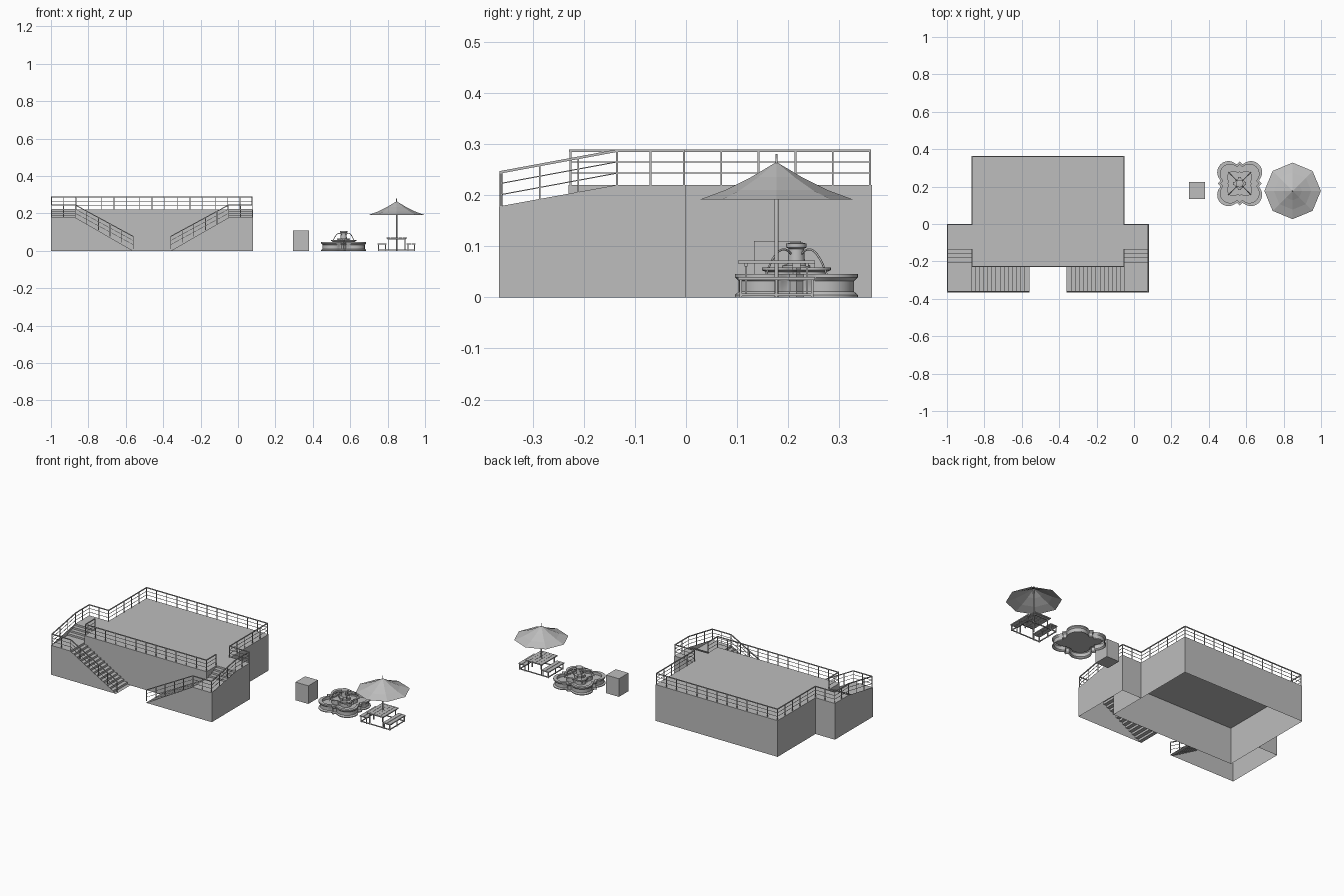
import bpy, bmesh, math
from mathutils import Vector, Matrix

if "Cube" in bpy.data.objects:
    bpy.data.objects.remove(bpy.data.objects["Cube"], do_unlink=True)

grey = bpy.data.materials.new("plain_grey")
grey.use_nodes = True
COL = (0.51, 0.51, 0.51, 1)
grey.diffuse_color = COL
grey.node_tree.nodes["Principled BSDF"].inputs["Base Color"].default_value = COL


def finish(name, bm, loc=(0, 0, 0), smooth=False):
    bmesh.ops.recalc_face_normals(bm, faces=bm.faces)
    me = bpy.data.meshes.new(name)
    bm.to_mesh(me)
    bm.free()
    me.materials.append(grey)
    ob = bpy.data.objects.new(name, me)
    ob.location = loc
    bpy.context.collection.objects.link(ob)
    if smooth:
        bpy.ops.object.select_all(action='DESELECT')
        ob.select_set(True)
        bpy.context.view_layer.objects.active = ob
        bpy.ops.object.shade_smooth_by_angle(angle=math.radians(35))
    return ob


def box(bm, lo, hi):
    lo, hi = Vector(lo), Vector(hi)
    m = Matrix.Translation((lo + hi) / 2) @ Matrix.Diagonal((*(hi - lo), 1))
    return bmesh.ops.create_cube(bm, size=1, matrix=m)["verts"]


def beam(bm, a, b, w):
    a, b = Vector(a), Vector(b)
    d = b - a
    up = Vector((0, 0, 1)) if abs(d.normalized().z) < 0.9 else Vector((0, 1, 0))
    x = d.normalized()
    y = up.cross(x).normalized()
    rot = Matrix((x, y, x.cross(y))).transposed().to_4x4()
    m = Matrix.Translation((a + b) / 2) @ rot @ Matrix.Diagonal((d.length, w, w, 1))
    bmesh.ops.create_cube(bm, size=1, matrix=m)


def poly(bm, pts):
    bm.faces.new([bm.verts.new(p) for p in pts])


def loft(bm, rings, cap=True):
    loops = [[bm.verts.new(p) for p in r] for r in rings]
    n = len(loops[0])
    for a, b in zip(loops, loops[1:]):
        for i in range(n):
            j = (i + 1) % n
            bm.faces.new((a[i], a[j], b[j], b[i]))
    if cap:
        bm.faces.new(loops[-1])


def circle(r, z, n, cx=0, cy=0):
    return [(cx + r * math.cos(math.tau * i / n), cy + r * math.sin(math.tau * i / n), z)
            for i in range(n)]


# Terrace dimensions, measured from its own centre line
CX, OUT, IN, FOOT = -0.46, 0.54, 0.41, 0.1
TOP, LAND, FRONT, EDGE, BACK, STEP = 0.22, 0.178, -0.366, -0.23, 0.364, -0.135

# Main deck: a box open underneath
bm = bmesh.new()
v = box(bm, (-IN, EDGE, 0), (IN, BACK, TOP))
bm.faces.ensure_lookup_table()
bmesh.ops.delete(bm, geom=[min(bm.faces, key=lambda f: f.calc_center_median().z)], context='FACES_ONLY')
finish("deck", bm, (CX, 0, 0))


def stepped(start, end, z0, z1, count):
    """Tread and riser outline as (distance, height) pairs."""
    pts = [(start, z0)]
    for i in range(count):
        z = z0 + (z1 - z0) * (i + 1) / count
        pts += [(start + (end - start) * i / count, z),
                (start + (end - start) * (i + 1) / count, z)]
    return pts


for s, side in ((1, "left"), (-1, "right")):
    # Wing walls
    bm = bmesh.new()
    X = s * OUT
    poly(bm, [(X, 0, 0), (X, 0, TOP), (X, STEP, TOP), (X, FRONT, LAND), (X, FRONT, 0)])
    poly(bm, [(X, 0, 0), (X, 0, TOP), (s * IN, 0, TOP), (s * IN, 0, 0)])
    poly(bm, [(X, FRONT, 0), (X, FRONT, LAND), (s * IN, FRONT, LAND), (s * FOOT, FRONT, 0)])
    finish(side + "_wing_walls", bm, (CX, 0, 0))
    # Wing floor, short upper flight and landing
    bm = bmesh.new()
    path = [(0, TOP)] + stepped(STEP, EDGE, TOP, LAND, 4) + [(FRONT, LAND)]
    for (y0, z0), (y1, z1) in zip(path, path[1:]):
        poly(bm, [(X, y0, z0), (s * IN, y0, z0), (s * IN, y1, z1), (X, y1, z1)])
    finish(side + "_landing", bm, (CX, 0, 0))
    # Long lower flight
    bm = bmesh.new()
    path = stepped(IN, FOOT, LAND, 0.002, 14)
    for (x0, z0), (x1, z1) in zip(path, path[1:]):
        poly(bm, [(s * x0, FRONT, z0), (s * x0, EDGE, z0), (s * x1, EDGE, z1), (s * x1, FRONT, z1)])
    finish(side + "_stairs", bm, (CX, 0, 0))


def railing(name, path):
    bm = bmesh.new()
    for a, b in zip(path, path[1:]):
        a, b = Vector(a), Vector(b)
        n = max(1, round((b - a).length / 0.07))
        for i in range(n + 1):
            p = a.lerp(b, i / n)
            beam(bm, p, p + Vector((0, 0, 0.067)), 0.0035)
        for h, w in ((0.023, 0.002), (0.045, 0.002), (0.067, 0.005)):
            up = Vector((0, 0, h))
            beam(bm, a + up, b + up, w)
    finish(name, bm, (CX, 0, 0))


# Railings: outer run from stair foot to stair foot, and front run
g = 0.004
half = [(FOOT, FRONT + g, 0.01), (IN, FRONT + g, LAND), (OUT - g, FRONT + g, LAND),
        (OUT - g, STEP, TOP), (OUT - g, -g, TOP), (IN - g, -g, TOP), (IN - g, BACK - g, TOP)]
railing("outer_railing", half + [(-x, y, z) for x, y, z in reversed(half)])
half = [(IN - g, STEP, TOP), (IN - g, EDGE + g, TOP)]
railing("front_railing", half + [(-x, y, z) for x, y, z in reversed(half)])

# Plain block
bm = bmesh.new()
box(bm, (0.293, 0.133, 0), (0.379, 0.225, 0.11))
finish("block", bm)


# Fountain: four lobes joined with pointed corners
def quatrefoil(scale, z, n=96):
    pts = []
    for i in range(n):
        t = math.tau * i / n
        f = t % (math.pi / 2) - math.pi / 4
        lobe = 0.085 * math.cos(f) + math.sqrt(max(0, 0.06 ** 2 - (0.085 * math.sin(f)) ** 2))
        r = max(lobe, 0.118 / (abs(math.cos(t)) + abs(math.sin(t)))) * scale
        pts.append((r * math.cos(t), r * math.sin(t), z))
    return pts


FC = (0.565, 0.216, 0)
bm = bmesh.new()
loft(bm, [quatrefoil(k, z) for k, z in (
    (1, 0), (1, 0.005), (0.94, 0.011), (0.94, 0.032), (1, 0.039), (1, 0.046),
    (0.86, 0.046), (0.86, 0.03))])
finish("fountain_basin", bm, FC, True)

bm = bmesh.new()
loft(bm, [quatrefoil(k, z) for k, z in ((0.5, 0.03), (0.5, 0.05), (0.56, 0.053), (0.56, 0.058),
                                        (0.48, 0.058), (0.48, 0.05))])
finish("fountain_tier", bm, FC, True)

bm = bmesh.new()
loft(bm, [circle(r, z, 24) for r, z in (
    (0.028, 0.05), (0.028, 0.062), (0.017, 0.066), (0.015, 0.095), (0.02, 0.098),
    (0.02, 0.105), (0.012, 0.107))])
for k in range(4):
    box(bm, (-0.035, -0.008, 0.05), (0.035, 0.008, 0.066))
    bmesh.ops.rotate(bm, verts=bm.verts, cent=(0, 0, 0), matrix=Matrix.Rotation(math.pi / 2, 3, 'Z'))
finish("fountain_column", bm, FC, True)

# Curved water jets
for k in range(4):
    cu = bpy.data.curves.new("jet", 'CURVE')
    cu.dimensions = '3D'
    cu.bevel_depth = 0.002
    cu.bevel_resolution = 1
    sp = cu.splines.new('POLY')
    sp.points.add(8)
    a = math.pi / 4 + k * math.pi / 2
    for i, p in enumerate(sp.points):
        t = i / 8
        r = 0.014 + 0.07 * t
        p.co = (r * math.cos(a), r * math.sin(a), 0.085 + 0.06 * t - 0.1 * t * t, 1)
    cu.materials.append(grey)
    ob = bpy.data.objects.new("water_jet", cu)
    ob.location = FC
    bpy.context.collection.objects.link(ob)

# Parasol with eight panels
UC = (0.848, 0.177, 0)
bm = bmesh.new()
loft(bm, [circle(r, z, 8) for r, z in ((0.151, 0.191), (0.1, 0.21), (0.05, 0.235), (0.003, 0.263))])
finish("parasol_canopy", bm, UC)
bm = bmesh.new()
loft(bm, [circle(r, z, 12) for r, z in ((0.004, 0), (0.004, 0.262), (0.002, 0.265), (0.002, 0.28))])
finish("parasol_pole", bm, UC, True)

# Picnic table top, slatted
bm = bmesh.new()
for i in range(5):
    x = -0.055 + i * 0.0222
    box(bm, (x, -0.075, 0.066), (x + 0.021, 0.075, 0.072))
for y in (-0.06, 0.06):
    box(bm, (-0.05, y - 0.003, 0.06), (0.05, y + 0.003, 0.066))
    for x in (-0.045, 0.045):
        beam(bm, (x, y, 0.003), (x, y, 0.062), 0.004)
finish("table", bm, UC)

# Benches and their linked ground frame
bm = bmesh.new()
for s in (-1, 1):
    for x in (0.054, 0.079):
        box(bm, (min(s * x, s * (x + 0.023)), -0.075, 0.034), (max(s * x, s * (x + 0.023)), 0.075, 0.04))
    for y in (-0.07, 0, 0.07):
        for x in (0.06, 0.096):
            beam(bm, (s * x, y, 0), (s * x, y, 0.035), 0.005)
    beam(bm, (s * 0.096, -0.07, 0.005), (s * 0.096, 0.07, 0.005), 0.005)
for y in (-0.07, 0.07):
    beam(bm, (-0.096, y, 0.005), (0.096, y, 0.005), 0.005)
finish("benches", bm, UC)
